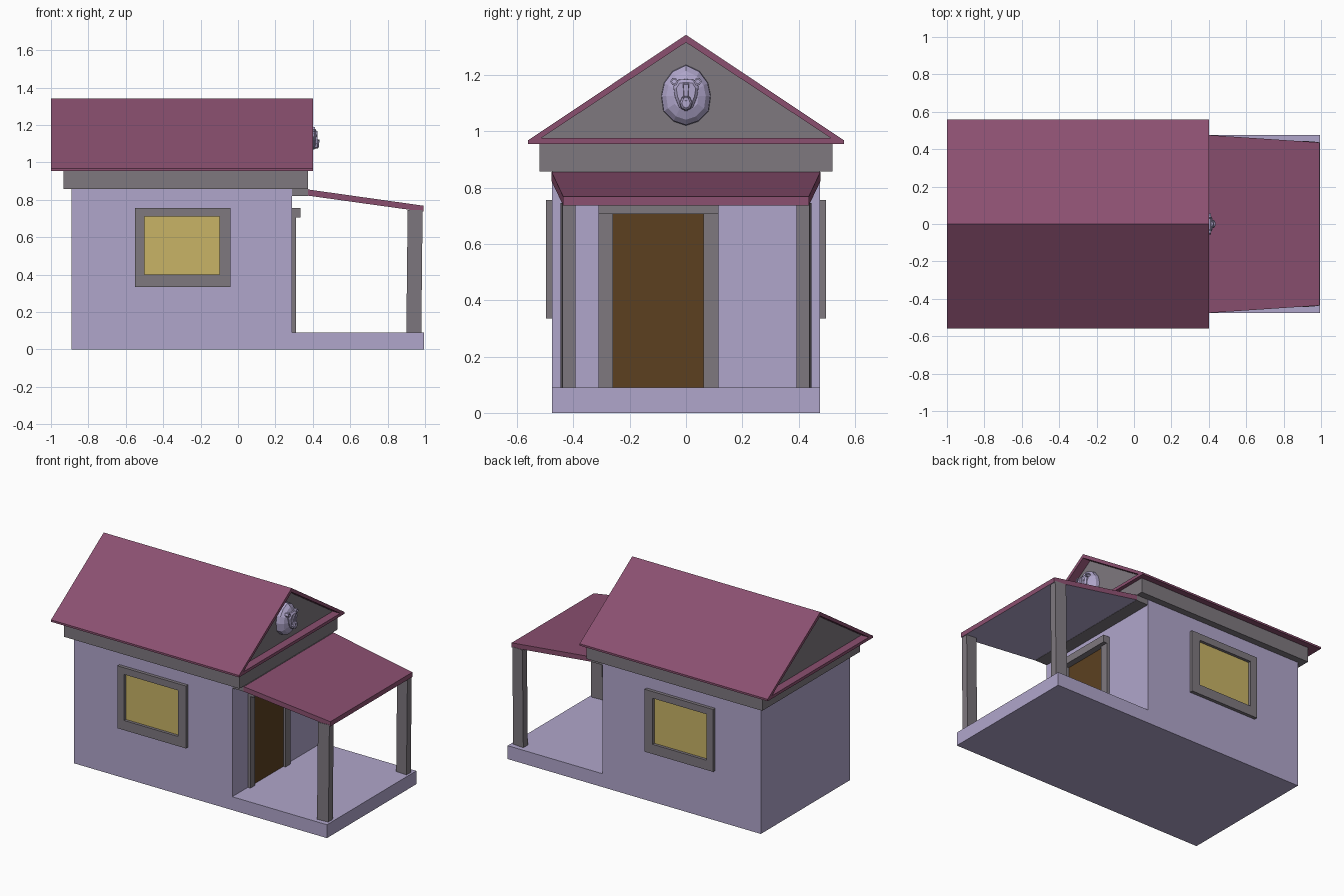
import bpy, bmesh, math

if "Cube" in bpy.data.objects:
    bpy.data.objects.remove(bpy.data.objects["Cube"])


def material(name, rgb):
    m = bpy.data.materials.new(name)
    m.diffuse_color = (*rgb, 1)
    m.use_nodes = True
    m.node_tree.nodes["Principled BSDF"].inputs["Base Color"].default_value = m.diffuse_color
    return m


LAVENDER = material("lavender plaster", (0.434, 0.381, 0.597))
PLUM = material("plum roof", (0.258, 0.080, 0.162))
GREY = material("grey trim", (0.209, 0.188, 0.212))
YELLOW = material("yellow glass", (0.578, 0.451, 0.133))
BROWN = material("brown door", (0.107, 0.051, 0.0144))


def finish(name, bm, *mats):
    bmesh.ops.recalc_face_normals(bm, faces=bm.faces[:])
    me = bpy.data.meshes.new(name)
    bm.to_mesh(me)
    bm.free()
    for m in mats:
        me.materials.append(m)
    ob = bpy.data.objects.new(name, me)
    bpy.context.collection.objects.link(ob)
    return ob


def place(axis, t, u, v):
    return (t, u, v) if axis == 'x' else (u, t, v)


def loft(name, rings, mat):
    """Closed solid through rings of equal point count."""
    bm = bmesh.new()
    vs = [[bm.verts.new(p) for p in r] for r in rings]
    n = len(vs[0])
    for a, b in zip(vs, vs[1:]):
        for i in range(n):
            j = (i + 1) % n
            bm.faces.new((a[i], a[j], b[j], b[i]))
    bm.faces.new(vs[0])
    bm.faces.new(vs[-1])
    return finish(name, bm, mat)


def prism(name, pts, axis, a, b, mat):
    return loft(name, [[place(axis, t, u, v) for u, v in pts] for t in (a, b)], mat)


def rect(u0, u1, v0, v1):
    return [(u0, v0), (u1, v0), (u1, v1), (u0, v1)]


def box(name, x, y, z, mat):
    return prism(name, rect(*x, *z), 'y', *y, mat)


def tube(name, outer, inner, axis, a, b, mat):
    """Hollow frame between two profiles."""
    bm = bmesh.new()
    loops = [[bm.verts.new(place(axis, t, u, v)) for u, v in pts]
             for pts, t in ((outer, a), (outer, b), (inner, b), (inner, a))]
    n = len(outer)
    for k in range(4):
        p, q = loops[k], loops[(k + 1) % 4]
        for i in range(n):
            j = (i + 1) % n
            bm.faces.new((p[i], p[j], q[j], q[i]))
    return finish(name, bm, mat)


# House body and porch floor in one side profile
prism("walls_and_floor", [(-0.89, 0), (0.995, 0), (0.995, 0.09), (0.29, 0.09),
                          (0.29, 0.86), (-0.89, 0.86)], 'y', -0.475, 0.475, LAVENDER)
box("cornice", (-0.932, 0.375), (-0.52, 0.52), (0.857, 0.956), GREY)

# Gabled roof shell with a recessed gable at both ends
outer = [(-0.56, 0.955), (0.56, 0.955), (0.56, 0.968), (0, 1.342), (-0.56, 0.968)]
inner = [(-0.515, 0.975), (0.515, 0.975), (0.508, 0.9796), (0, 1.315), (-0.508, 0.9796)]
tube("main_roof", outer, inner, 'x', -1.0, 0.4, PLUM)
prism("gables", inner, 'x', -0.945, 0.345, GREY)

# Porch roof, its pale ceiling and the beam on the wall
box("porch_beam", (0.29, 0.378), (-0.474, 0.474), (0.82, 0.857), GREY)


def slab(zs0, zs1):
    return [(0.375, -0.477, zs0), (0.993, -0.436, zs1),
            (0.993, 0.436, zs1), (0.375, 0.477, zs0)]


porch = loft("porch_roof", [slab(0.822, 0.736), slab(0.855, 0.768)], PLUM)
porch.data.materials.append(LAVENDER)
for f in porch.data.polygons:
    if f.normal.z < -0.5:
        f.material_index = 1

# Porch posts, turned with the tapering roof edge
for s, side in ((-1, "front"), (1, "back")):
    def foot(dx, z):
        return [(0.90 + dx, s * 0.445, z), (0.98 + dx, s * 0.438, z),
                (0.98 + dx, s * 0.392, z), (0.90 + dx, s * 0.397, z)]
    loft(side + "_post", [foot(0, 0.09), foot(0.007, 0.745)], GREY)

    # Side windows
    tube(side + "_window_frame", rect(-0.55, -0.04, 0.335, 0.755),
         rect(-0.5, -0.1, 0.4, 0.71), 'y', s * 0.47, s * 0.497, GREY)
    box(side + "_window_glass", (-0.505, -0.095), (s * 0.472, s * 0.478),
        (0.395, 0.715), YELLOW)

# Door and frame
box("door", (0.286, 0.294), (-0.262, 0.064), (0.09, 0.707), BROWN)
for name, y in (("left_jamb", (-0.31, -0.26)), ("right_jamb", (0.062, 0.115))):
    box(name, (0.285, 0.31), y, (0.09, 0.71), GREY)
box("door_lintel", (0.285, 0.335), (-0.31, 0.115), (0.706, 0.755), GREY)


# Carved animal head on the front gable
def carve(name, half, layers):
    pts = half + [(-y, z) for y, z in half[::-1] if y > 0]
    cz = sum(z for _, z in pts) / len(pts)
    loft(name, [[(x, y * k, cz + (z - cz) * k) for y, z in pts] for x, k in layers], LAVENDER)


carve("mane", [(0, 1.236), (0.048, 1.213), (0.078, 1.172), (0.088, 1.125),
               (0.08, 1.07), (0.045, 1.035), (0, 1.02)],
      [(0.344, 1), (0.37, 0.98), (0.39, 0.8), (0.403, 0.5)])
carve("face", [(0, 1.186), (0.03, 1.183), (0.046, 1.158), (0.04, 1.12),
               (0.025, 1.083), (0, 1.068)], [(0.385, 1), (0.408, 0.97), (0.418, 0.75)])
carve("muzzle", [(0, 1.125), (0.014, 1.122), (0.023, 1.1), (0.016, 1.08), (0, 1.073)],
      [(0.405, 1.05), (0.426, 0.95), (0.433, 0.65)])
carve("nose", [(0, 1.122), (0.012, 1.12), (0.005, 1.108), (0, 1.106)],
      [(0.42, 1), (0.437, 0.85)])
carve("nose_bridge", [(0, 1.172), (0.011, 1.17), (0.009, 1.12), (0, 1.118)],
      [(0.41, 1.1), (0.425, 0.8)])
for s, side in ((-1, "left"), (1, "right")):
    ear = [(s * 0.042 + 0.014 * math.cos(a * math.pi / 3),
            1.176 + 0.014 * math.sin(a * math.pi / 3)) for a in range(6)]
    dent = [(s * 0.042 + (y - s * 0.042) * 0.55, 1.176 + (z - 1.176) * 0.55) for y, z in ear]
    tube(side + "_ear", ear, dent, 'x', 0.385, 0.412, LAVENDER)
    prism(side + "_eye", [(s * 0.013, 1.14), (s * 0.02, 1.136), (s * 0.031, 1.147),
                          (s * 0.022, 1.149)], 'x', 0.41, 0.42, LAVENDER)
